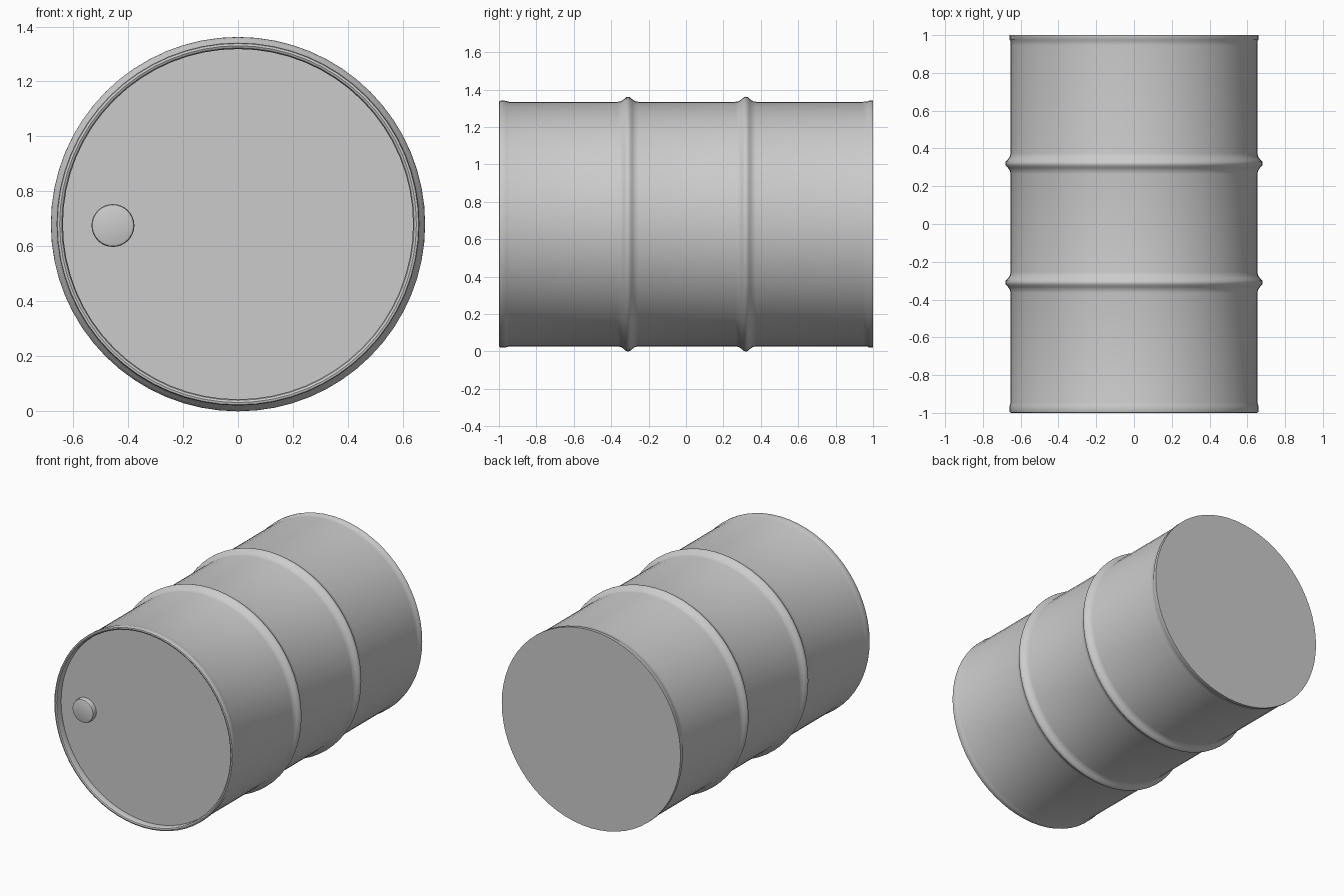
import bpy, bmesh, math
from mathutils import Vector, Matrix

if "Cube" in bpy.data.objects:
    bpy.data.objects.remove(bpy.data.objects["Cube"])

SEGMENTS = 64
AXIS_Z = 0.681


def lathe(name, profile, centre, segments):
    """Revolve (radius, y) points around an axis parallel to y."""
    bm = bmesh.new()
    verts = [bm.verts.new((r, y, 0)) for r, y in profile]
    edges = [bm.edges.new(pair) for pair in zip(verts, verts[1:])]
    bmesh.ops.spin(bm, geom=verts + edges, cent=(0, 0, 0), axis=(0, 1, 0),
                   angle=2 * math.pi, steps=segments, use_merge=True)
    bmesh.ops.remove_doubles(bm, verts=bm.verts, dist=1e-5)
    # profiles run from the front axis outwards and back to the rear axis
    bmesh.ops.recalc_face_normals(bm, faces=bm.faces)
    mesh = bpy.data.meshes.new(name)
    bm.to_mesh(mesh)
    bm.free()
    obj = bpy.data.objects.new(name, mesh)
    obj.location = centre
    bpy.context.collection.objects.link(obj)
    bpy.ops.object.select_all(action='DESELECT')
    obj.select_set(True)
    bpy.context.view_layer.objects.active = obj
    bpy.ops.object.shade_smooth_by_angle(angle=math.radians(40))
    return obj


def rib(y):
    """Rolled hoop bulging from the drum wall."""
    shape = [(-0.055, 0.654), (-0.038, 0.657), (-0.022, 0.668), (-0.01, 0.679),
             (0, 0.681), (0.01, 0.679), (0.022, 0.668), (0.038, 0.657), (0.055, 0.654)]
    return [(r, y + dy) for dy, r in shape]


# Drum: recessed front lid, rolled rim, two hoops, flat back
profile = [(0, -0.955), (0.637, -0.955), (0.637, -0.985), (0.641, -0.996),
           (0.649, -1.0), (0.657, -0.998), (0.660, -0.99), (0.660, -0.97),
           (0.657, -0.957), (0.654, -0.945)]
profile += rib(-0.31) + rib(0.32)
profile += [(0.654, 0.945), (0.655, 0.972), (0.660, 0.978), (0.660, 1.0), (0, 1.0)]
lathe("drum", profile, (0, 0, AXIS_Z), SEGMENTS)

# Filler cap on the front lid
lathe("filler_cap", [(0, -0.99), (0.068, -0.99), (0.075, -0.987), (0.078, -0.98),
                     (0.078, -0.945), (0, -0.945)], (-0.455, 0, 0.676), 32)
